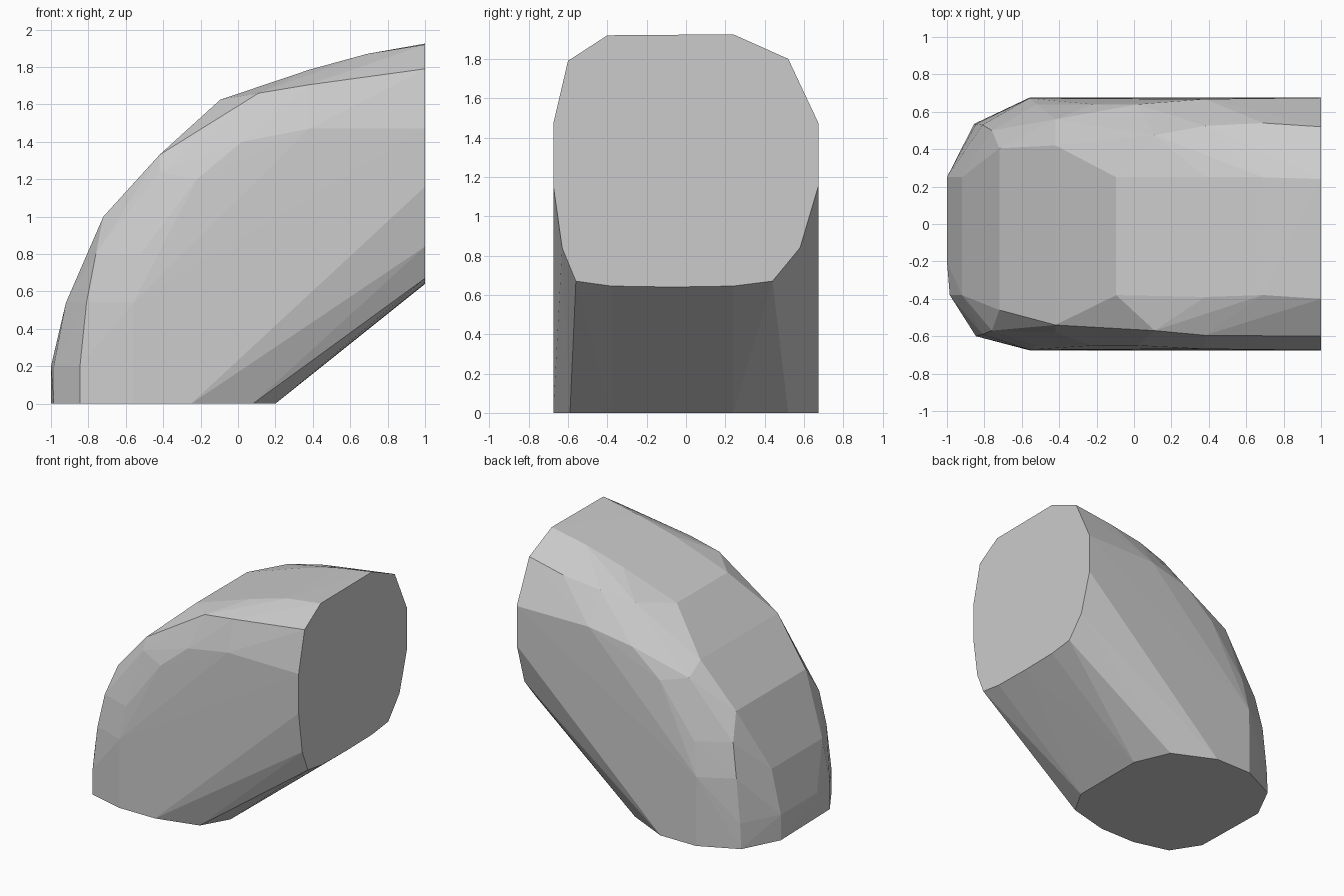
import bpy, bmesh

# End cap outlines: (y, z) at x = 1 and (x, y) at z = 0
side_cap = [(-.40, 1.92), (.24, 1.925), (.52, 1.80), (.675, 1.47), (.675, 1.16),
            (.58, .84), (.44, .67), (.24, .645), (-.07, .64), (-.38, .645),
            (-.56, .67), (-.63, .84), (-.675, 1.16), (-.675, 1.47), (-.60, 1.79)]
base_cap = [(-1, .25), (-.985, -.38), (-.845, -.60), (-.56, -.675), (-.25, -.675),
            (.08, -.59), (.20, -.38), (.20, .24), (.08, .52), (-.25, .675),
            (-.56, .675), (-.855, .535)]

# Bend rails between the caps: (x, z, left y, right y)
crown = [(-1, .20, .25, -.20), (-.985, .20, .25, -.38), (-.92, .54, .25, -.38),
         (-.72, 1.0, .405, -.46), (-.42, 1.33, .42, -.54),
         (-.095, 1.625, .25, -.38), (.38, 1.785, .25, -.39), (.69, 1.87, .25, -.38)]
shoulder = [(-.845, .20, .535, -.60), (-.81, .54, .53, -.59), (-.76, .80, .50, -.57),
            (-.42, 1.24, .56, -.58), (.11, 1.66, .475, -.57),
            (.38, 1.705, .525, -.595), (.69, 1.745, .54, -.59)]
flank = [(-.56, .54, .672, -.672), (-.52, .80, .64, -.65), (-.22, 1.20, .64, -.65),
         (.02, 1.40, .64, -.65), (.38, 1.47, .668, -.668)]

# Elbow body wrapped tightly around the caps and rails
bm = bmesh.new()
for y, z in side_cap:
    bm.verts.new((1, y, z))
for x, y in base_cap:
    bm.verts.new((x, y, 0))
for rail in (crown, shoulder, flank):
    for x, z, left, right in rail:
        bm.verts.new((x, left, z))
        bm.verts.new((x, right, z))
hull = bmesh.ops.convex_hull(bm, input=bm.verts[:])
bmesh.ops.delete(bm, geom=[v for v in bm.verts if not v.link_faces], context='VERTS')
bmesh.ops.dissolve_limit(bm, angle_limit=.01, verts=bm.verts[:], edges=bm.edges[:])
bmesh.ops.recalc_face_normals(bm, faces=bm.faces[:])

mesh = bpy.data.meshes.new("elbow_body")
bm.to_mesh(mesh)
bm.free()
bpy.context.collection.objects.link(bpy.data.objects.new("elbow_body", mesh))
